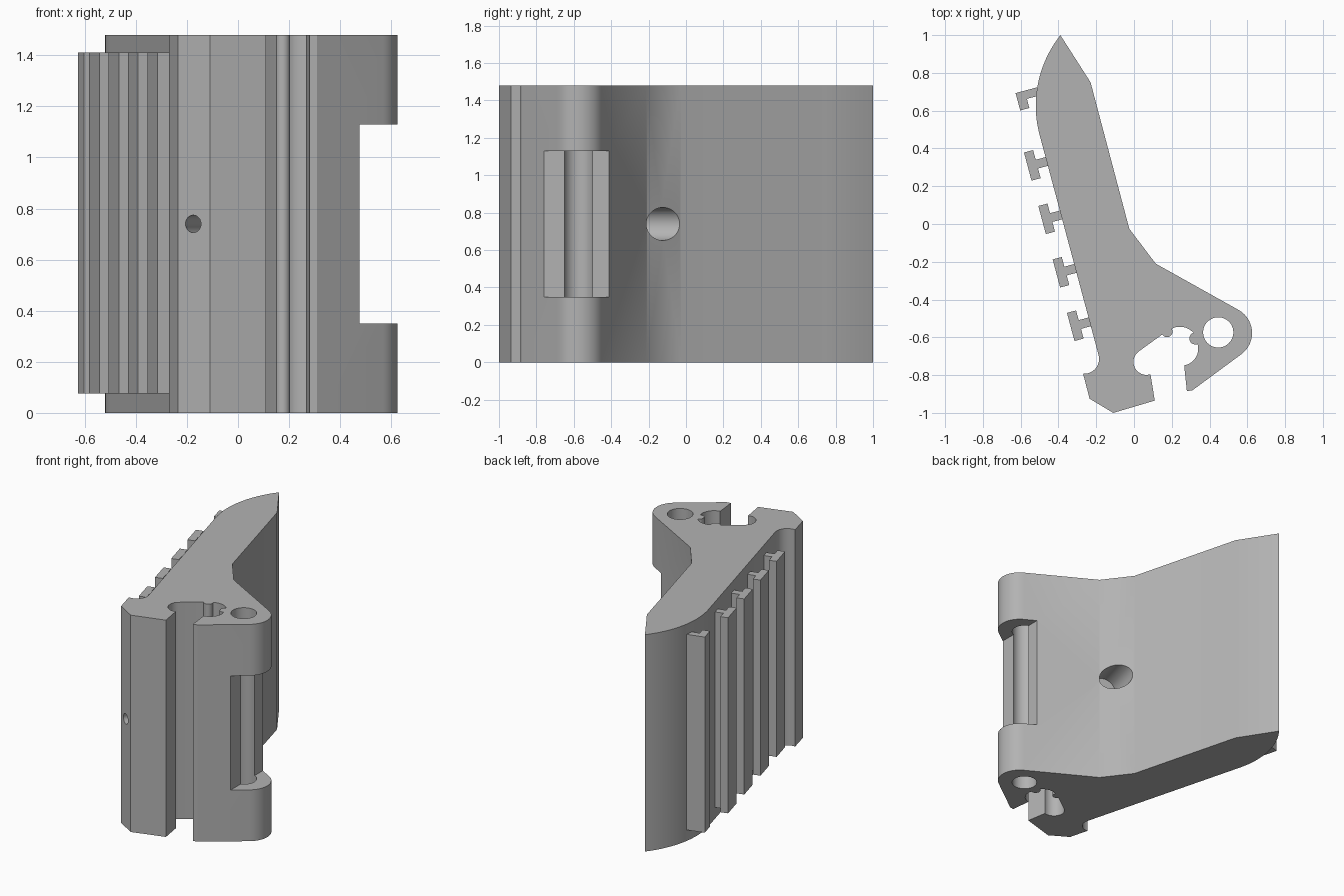
import bpy, bmesh
from math import cos, sin, radians
from mathutils import Vector, Matrix

HEIGHT = 1.48
TILT = radians(15)

cube = bpy.data.objects.get("Cube")
if cube:
    bpy.data.objects.remove(cube, do_unlink=True)

grey = bpy.data.materials.new("plain_grey")
grey.use_nodes = True
tone = (0.45, 0.45, 0.45, 1)
grey.diffuse_color = tone
grey.node_tree.nodes["Principled BSDF"].inputs["Base Color"].default_value = tone


def arc(cx, cy, r, start, end, n=12):
    """Points along a circular arc, angles in degrees."""
    angles = [radians(start + (end - start) * i / n) for i in range(n + 1)]
    return [(cx + r * cos(a), cy + r * sin(a)) for a in angles]


def add_object(name, bm):
    bmesh.ops.recalc_face_normals(bm, faces=bm.faces)
    mesh = bpy.data.meshes.new(name)
    bm.to_mesh(mesh)
    bm.free()
    mesh.materials.append(grey)
    obj = bpy.data.objects.new(name, mesh)
    bpy.context.collection.objects.link(obj)
    return obj


def extrude_profile(name, points, z0, z1):
    bm = bmesh.new()
    face = bm.faces.new([bm.verts.new((x, y, z0)) for x, y in points])
    ext = bmesh.ops.extrude_face_region(bm, geom=[face])
    top = [v for v in ext["geom"] if isinstance(v, bmesh.types.BMVert)]
    bmesh.ops.translate(bm, verts=top, vec=(0, 0, z1 - z0))
    return add_object(name, bm)


def rod(name, start, end, radius):
    start, end = Vector(start), Vector(end)
    axis = end - start
    turn = axis.to_track_quat("Z", "Y").to_matrix().to_4x4()
    bm = bmesh.new()
    bmesh.ops.create_cone(bm, cap_ends=True, segments=48, radius1=radius, radius2=radius,
                          depth=axis.length,
                          matrix=Matrix.Translation((start + end) / 2) @ turn)
    return add_object(name, bm)


def cut(target, cutter):
    cutter.hide_render = True
    mod = target.modifiers.new("cut", "BOOLEAN")
    mod.operation = "DIFFERENCE"
    mod.solver = "EXACT"
    mod.object = cutter
    bpy.context.view_layer.objects.active = target
    bpy.ops.object.modifier_apply(modifier=mod.name)
    bpy.data.objects.remove(cutter, do_unlink=True)


# Body outline: pointed blade, hinge lug, keyed slot, foot
outline = (
    arc(0.08, 0.626, 0.6, 195, 141.5, 20)              # curved blade edge
    + [(-0.23, 0.75), (-0.025, -0.025), (0.115, -0.21)]
    + arc(0.485, -0.577, 0.14, 61, -53, 20)            # lug
    + [(0.31, -0.88), (0.28, -0.885)]
    + arc(0.25, -0.66, 0.09, -80, 10)                  # slot, right wall
    + arc(0.325, -0.606, 0.032, 290, 110)              # right key bump
    + arc(0.243, -0.64, 0.096, 42, 108)                # slot roof
    + arc(0.175, -0.57, 0.029, 30, -150)               # left key bump
    + arc(0.066, -0.73, 0.069, 130, 288)               # slot, left wall
    + [(0.11, -0.935), (-0.11, -1.0), (-0.235, -0.925)]
    + arc(-0.264, -0.714, 0.079, -94, 15)              # foot hollow
)
body = extrude_profile("body", outline, 0, HEIGHT)

# Pin hole through the lug, and the notch in its middle
cut(body, rod("pin_cutter", (0.446, -0.574, -0.1), (0.446, -0.574, HEIGHT + 0.1), 0.08))
notch = [(0.475, -1.0), (0.8, -1.0), (0.8, -0.2), (0.475, -0.2)]
cut(body, extrude_profile("notch_cutter", notch, 0.35, 1.13))

# Stepped bolt hole running from the rear bevel to the foot
mid = HEIGHT / 2
heading = Vector((sin(TILT), cos(TILT), 0))
mouth = Vector((0.05, -0.12, mid))
cut(body, rod("bolt_cutter", mouth - heading * 1.1, mouth + heading * 0.2, 0.034))
cut(body, rod("bolt_head_cutter", mouth - heading * 0.2, mouth + heading * 0.25, 0.088))

# Rails along the straight side, in (along, outward) coordinates
along = Vector((-sin(TILT), cos(TILT)))
outward = Vector((-cos(TILT), -sin(TILT)))


def rail(name, origin, section):
    points = [Vector(origin) + along * u + outward * v for u, v in section]
    return extrude_profile(name, points, 0.075, 1.41)


half_tee = [(0.077, 0), (0.077, -0.05), (0.024, -0.05), (0.024, -0.13)]
tee = half_tee + [(-u, v) for u, v in reversed(half_tee)]
parts = [body]
for i in range(4):
    start = Vector((-0.335, -0.545)) + along * 0.293 * i
    parts.append(rail(f"tee_rail_{i + 1}", start, tee))
ell = [(0, 0), (0, -0.16), (-0.045, -0.16), (-0.045, -0.05), (-0.095, -0.05), (-0.095, 0)]
parts.append(rail("corner_rail", (-0.627, 0.693), ell))

# Smooth the round walls, keep corners sharp
for obj in bpy.context.selected_objects:
    obj.select_set(False)
for obj in parts:
    obj.select_set(True)
bpy.context.view_layer.objects.active = body
bpy.ops.object.shade_smooth_by_angle(angle=radians(25))
